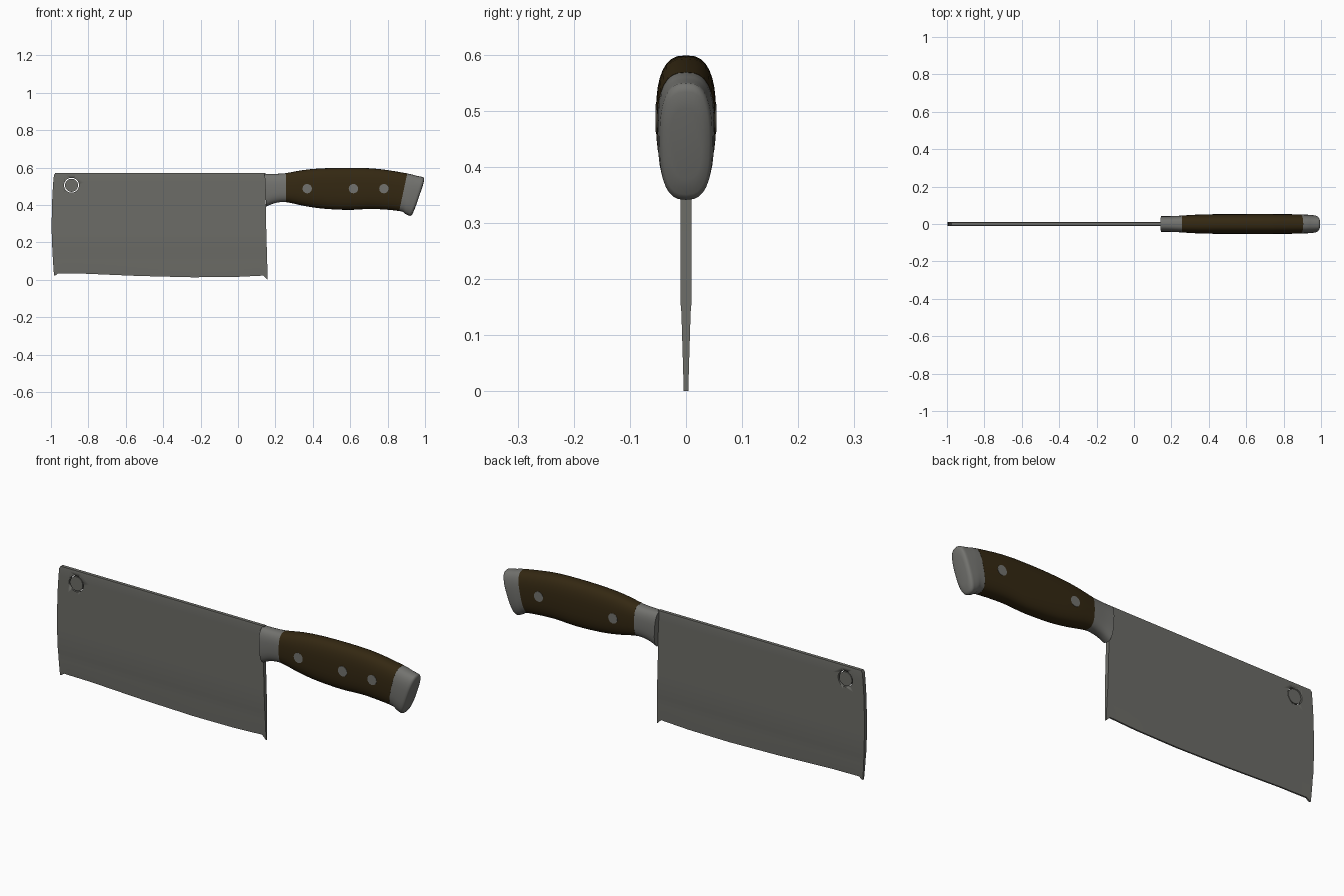
import bpy, bmesh, math
from mathutils import Matrix, Vector

if "Cube" in bpy.data.objects:
    bpy.data.objects.remove(bpy.data.objects["Cube"])


def material(name, rgb):
    m = bpy.data.materials.new(name)
    m.diffuse_color = (*rgb, 1)
    m.use_nodes = True
    m.node_tree.nodes["Principled BSDF"].inputs["Base Color"].default_value = m.diffuse_color
    return m


STEEL = material("blade steel", (0.150, 0.150, 0.135))
FITTING = material("fitting steel", (0.170, 0.170, 0.158))
WOOD = material("dark wood", (0.034, 0.021, 0.006))


def finish(name, bm, mat, angle=35):
    bmesh.ops.recalc_face_normals(bm, faces=bm.faces[:])
    me = bpy.data.meshes.new(name)
    bm.to_mesh(me)
    bm.free()
    me.materials.append(mat)
    ob = bpy.data.objects.new(name, me)
    bpy.context.collection.objects.link(ob)
    bpy.ops.object.select_all(action='DESELECT')
    ob.select_set(True)
    bpy.context.view_layer.objects.active = ob
    bpy.ops.object.shade_smooth_by_angle(angle=math.radians(angle))
    return ob


def disc(name, x, z, r, y0, y1, mat, seg=24):
    bm = bmesh.new()
    mx = Matrix.Translation((x, (y0 + y1) / 2, z)) @ Matrix.Rotation(math.pi / 2, 4, 'X')
    bmesh.ops.create_cone(bm, cap_ends=True, segments=seg, radius1=r, radius2=r,
                          depth=abs(y1 - y0), matrix=mx)
    return finish(name, bm, mat)


def lerp_table(table, t):
    for (a, va), (b, vb) in zip(table, table[1:]):
        if t <= b:
            return va + (vb - va) * max(0, (t - a) / (b - a))
    return table[-1][1]


# Blade: rows from edge to spine, thinned below the bevel line
LEFT = [(0.0, -0.982), (0.08, -0.988), (0.2, -0.995), (0.3, -0.997),
        (0.42, -0.994), (0.5, -0.99), (0.56, -0.984), (0.57, -0.977)]
RIGHT = [(0.0, 0.158), (0.03, 0.158), (0.2, 0.153), (0.38, 0.148), (0.57, 0.148)]
EDGE = [(0.0, 0.022), (0.008, 0.024), (0.02, 0.034), (0.15, 0.032), (0.4, 0.020),
        (0.65, 0.013), (0.85, 0.015), (0.98, 0.022), (0.99, 0.012), (1.0, 0.0)]
ROWS = [(None, 0.004), (0.05, 0.0055), (0.1, 0.007), (0.14, 0.0082), (0.16, 0.01),
        (0.25, 0.01), (0.35, 0.01), (0.45, 0.01), (0.52, 0.01), (0.56, 0.01), (0.57, 0.0085)]
us = sorted([0.008, 0.02, 0.98, 0.99] + [i / 20 for i in range(21)])
bm = bmesh.new()
sides = []
for s in (-1, 1):
    grid = []
    for z, half in ROWS:
        row = []
        for u in us:
            zz = lerp_table(EDGE, u) if z is None else z
            l, r = lerp_table(LEFT, zz), lerp_table(RIGHT, zz)
            row.append(bm.verts.new((l + (r - l) * u, s * half, zz)))
        grid.append(row)
    for a, b in zip(grid, grid[1:]):
        for i in range(len(us) - 1):
            bm.faces.new((a[i], a[i + 1], b[i + 1], b[i]))
    rim = grid[0][:] + [g[-1] for g in grid[1:]] + grid[-1][-2::-1] + [g[0] for g in grid[-2:0:-1]]
    sides.append(rim)
n = len(sides[0])
for i in range(n):
    j = (i + 1) % n
    bm.faces.new((sides[0][i], sides[0][j], sides[1][j], sides[1][i]))
blade = finish("blade", bm, STEEL)

# Hanging hole near the upper front corner, with its thin inner disc
HX, HZ = -0.89, 0.505
cutter = disc("hole_cutter", HX, HZ, 0.040, -0.1, 0.1, STEEL, 32)
cutter.hide_render = True
mod = blade.modifiers.new("hole", 'BOOLEAN')
mod.operation = 'DIFFERENCE'
mod.solver = 'EXACT'
mod.object = cutter
bpy.context.view_layer.objects.active = blade
bpy.ops.object.modifier_apply(modifier=mod.name)
bpy.data.objects.remove(cutter)
disc("hole_disc", HX, HZ, 0.035, -0.008, 0.008, STEEL, 32)

# Handle stations: top x, top z, bottom x, bottom z, half width
STATIONS = [
    (0.142, 0.566, 0.150, 0.390, 0.042),
    (0.195, 0.566, 0.195, 0.409, 0.042),
    (0.257, 0.570, 0.257, 0.415, 0.045),
    (0.350, 0.586, 0.350, 0.396, 0.050),
    (0.450, 0.595, 0.450, 0.381, 0.052),
    (0.600, 0.598, 0.590, 0.374, 0.053),
    (0.750, 0.592, 0.720, 0.379, 0.053),
    (0.905, 0.568, 0.862, 0.368, 0.051),
    (0.950, 0.557, 0.895, 0.352, 0.050),
    (0.990, 0.549, 0.918, 0.341, 0.047),
]


def smooth(i, t):
    p = [Vector(STATIONS[min(max(k, 0), len(STATIONS) - 1)]) for k in range(i - 1, i + 3)]
    return 0.5 * (2 * p[1] + (p[2] - p[0]) * t + (2 * p[0] - 5 * p[1] + 4 * p[2] - p[3]) * t * t
                  + (3 * p[1] - p[0] - 3 * p[2] + p[3]) * t ** 3)


def handle_part(name, first, last, mat, grow=0.0, dome=()):
    secs = [smooth(i, k / 4) for i in range(first, last) for k in range(4)] + [Vector(STATIONS[last])]
    rings = [(s, 1.0, 0.0) for s in secs] + [(secs[-1], sc, dx) for sc, dx in dome]
    bm = bmesh.new()
    loops, seg = [], 32
    for s, sc, dx in rings:
        tx, tz, bx, bz, w = s
        loop = []
        for k in range(seg):
            a = 2 * math.pi * k / seg
            c, d = math.cos(a), math.sin(a)
            c = math.copysign(abs(c) ** (2 / 2.7), c) * sc
            d = math.copysign(abs(d) ** (2 / 2.7), d) * sc
            loop.append(bm.verts.new(((tx + bx) / 2 + (tx - bx) / 2 * c + dx, (w + grow) * d,
                                      (tz + bz) / 2 + ((tz - bz) / 2 + grow) * c - dx * 0.3)))
        loops.append(loop)
    for a, b in zip(loops, loops[1:]):
        for k in range(seg):
            m = (k + 1) % seg
            bm.faces.new((a[k], a[m], b[m], b[k]))
    bm.faces.new(loops[0])
    bm.faces.new(loops[-1])
    return finish(name, bm, mat, 45)


handle_part("bolster", 0, 2, FITTING)
handle_part("grip", 2, 7, WOOD, 0.0005)
handle_part("end_cap", 7, 9, FITTING, 0.0, ((0.96, 0.006), (0.88, 0.010), (0.6, 0.013)))

# Rivets: three on the front, the outer two also on the back
for i, (x, w, backs) in enumerate([(0.37, 0.0508, 1), (0.617, 0.0535, 0), (0.78, 0.0532, 1)]):
    for s in (-1, 1)[:1 + backs]:
        disc(f"rivet_{i}_{'front' if s < 0 else 'back'}", x, 0.487, 0.025,
             s * 0.03, s * (w + 0.001), FITTING)
